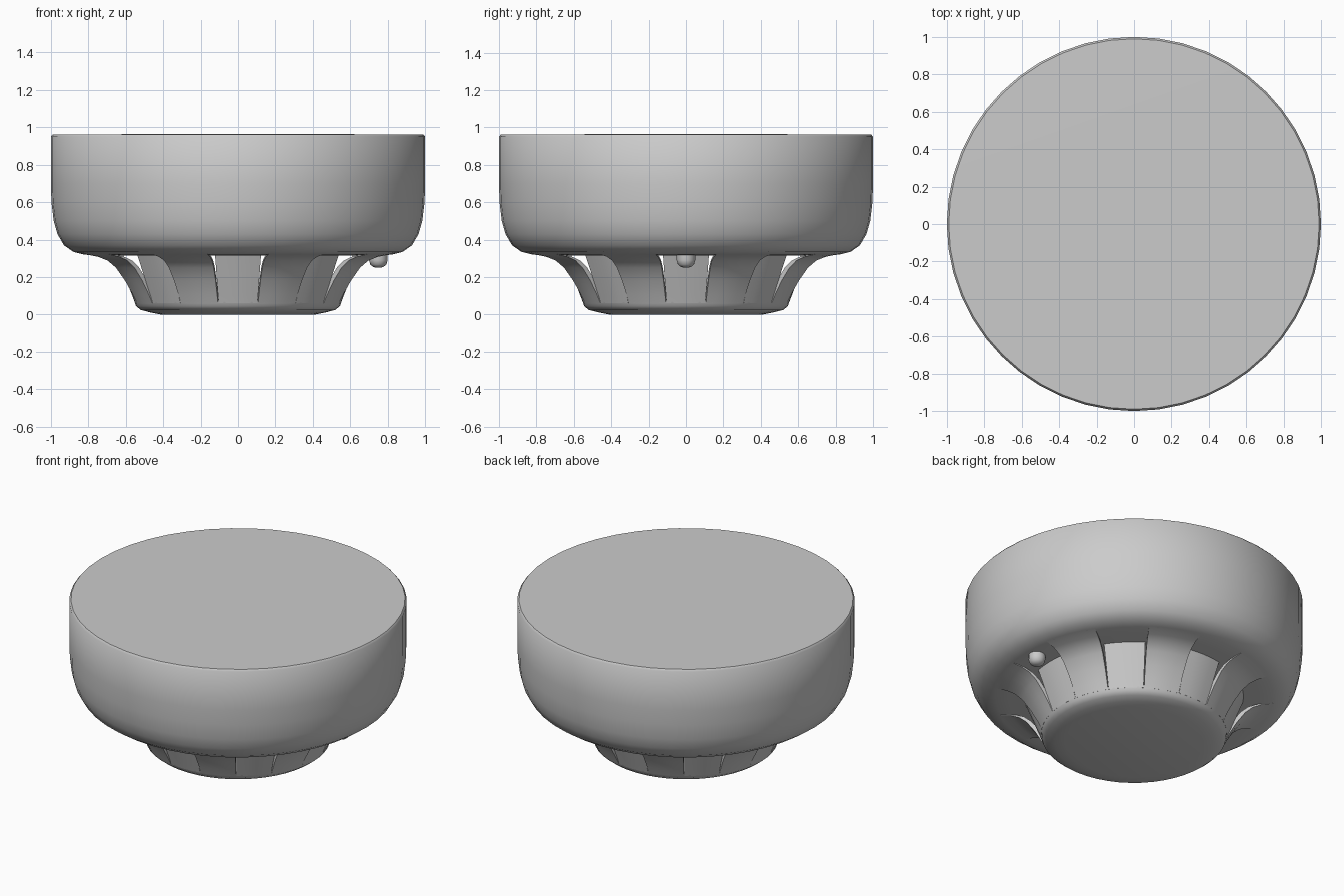
import bpy, bmesh
from math import sin, cos, pi, radians

old = bpy.data.objects.get("Cube")
if old:
    bpy.data.objects.remove(old, do_unlink=True)

grey = bpy.data.materials.new("plain grey")
grey.use_nodes = True
colour = (0.6, 0.6, 0.6, 1)
grey.diffuse_color = colour
grey.node_tree.nodes["Principled BSDF"].inputs["Base Color"].default_value = colour


def finish(name, bm):
    """Turn a bmesh into a smooth grey object."""
    bmesh.ops.remove_doubles(bm, verts=bm.verts, dist=0.0005)
    bmesh.ops.recalc_face_normals(bm, faces=bm.faces)
    mesh = bpy.data.meshes.new(name)
    bm.to_mesh(mesh)
    bm.free()
    mesh.materials.append(grey)
    obj = bpy.data.objects.new(name, mesh)
    bpy.context.collection.objects.link(obj)
    bpy.ops.object.select_all(action='DESELECT')
    obj.select_set(True)
    bpy.context.view_layer.objects.active = obj
    bpy.ops.object.shade_smooth_by_angle(angle=radians(40))
    return obj


def lathe(name, profile, sides=48):
    """Spin an (r, z) profile that starts and ends on the axis."""
    bm = bmesh.new()
    verts = [bm.verts.new((r, 0, z)) for r, z in profile]
    edges = [bm.edges.new(pair) for pair in zip(verts, verts[1:])]
    bmesh.ops.spin(bm, geom=verts + edges, cent=(0, 0, 0), axis=(0, 0, 1),
                   angle=2 * pi, steps=sides, use_merge=True)
    return finish(name, bm)


def slats(name, outer, thickness, first, half, count=8, steps=4):
    """Ring of curved slats, each a closed strip swept about the axis."""
    loop = outer + [(r - thickness, z) for r, z in reversed(outer)]
    bm = bmesh.new()
    for i in range(count):
        middle = radians(first) + i * 2 * pi / count
        rows = []
        for s in range(steps + 1):
            a = middle + radians(half) * (2 * s / steps - 1)
            rows.append([bm.verts.new((r * cos(a), r * sin(a), z)) for r, z in loop])
        for a, b in zip(rows, rows[1:]):
            for j in range(len(loop)):
                k = (j + 1) % len(loop)
                bm.faces.new((a[j], a[k], b[k], b[j]))
        bm.faces.new(rows[0])
        bm.faces.new(rows[-1])
    return finish(name, bm)


# Main drum with rounded lower edge
lathe("housing", [(0, 0.315), (0.74, 0.315), (0.82, 0.32), (0.88, 0.335),
                  (0.93, 0.37), (0.965, 0.43), (0.985, 0.5), (0.997, 0.6),
                  (1, 0.7), (1, 0.95), (0.99, 0.962), (0, 0.965)])

# Shallow dish at the bottom
lathe("bottom_cap", [(0, 0), (0.41, 0), (0.47, 0.012), (0.52, 0.025),
                     (0.545, 0.045), (0.555, 0.075), (0.53, 0.08), (0, 0.08)])

# Flared ribs that blend into the housing
slats("flared_ribs", [(0.55, 0.06), (0.575, 0.11), (0.615, 0.18), (0.665, 0.25),
                      (0.71, 0.288), (0.76, 0.308), (0.83, 0.322)], 0.03, 22.5, 11.25)

# Steeper panels set back between the ribs
slats("recessed_panels", [(0.55, 0.06), (0.565, 0.1), (0.65, 0.318)], 0.025, 0, 10.9)

# Small indicator lamp under the rim
lamp = lathe("indicator_lamp", [(0, 0.25), (0.025, 0.253), (0.043, 0.267),
                                (0.05, 0.29), (0.05, 0.33), (0, 0.33)], 16)
lamp.location.x = 0.75
